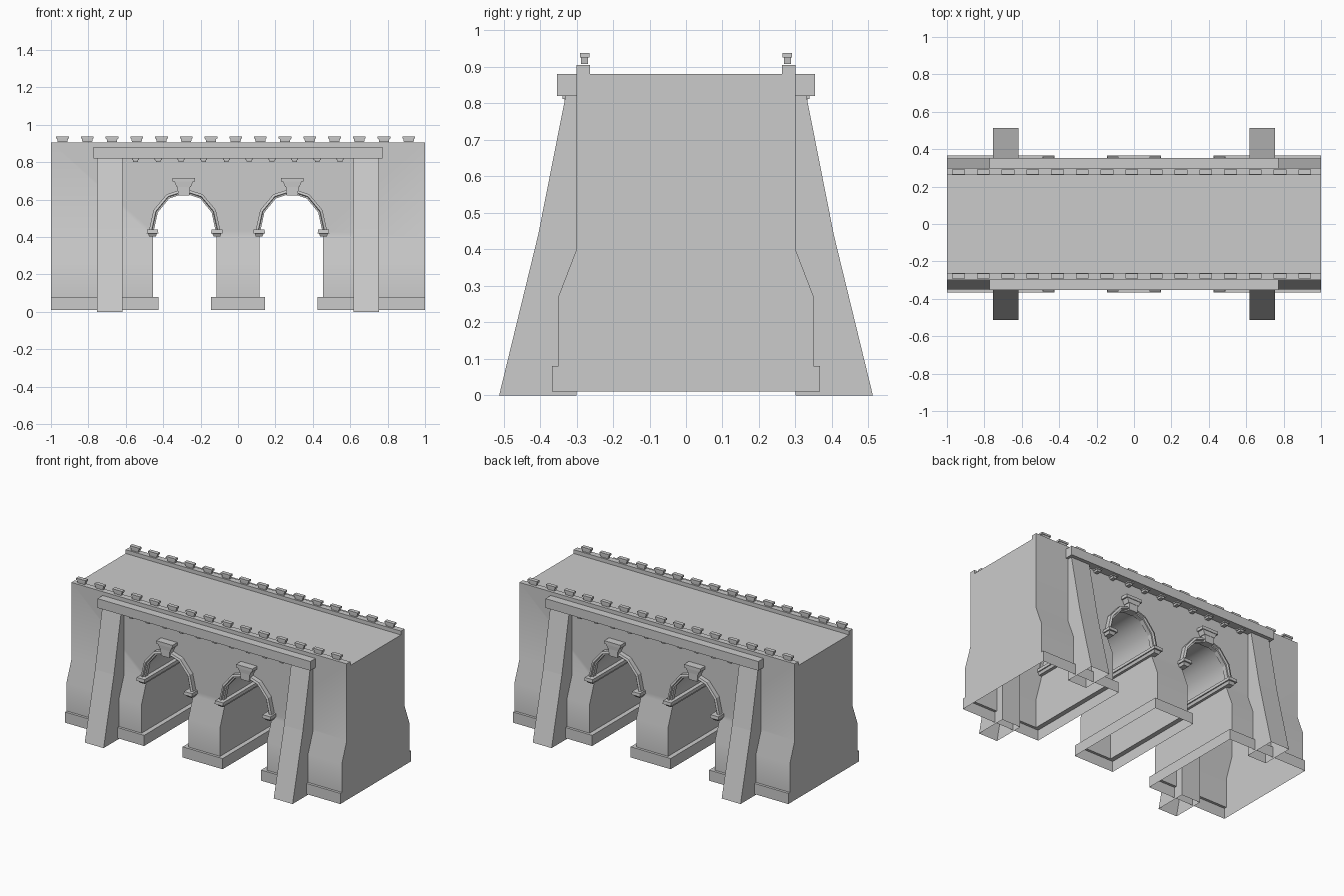
import bpy, bmesh
from math import sin, cos, pi

if "Cube" in bpy.data.objects:
    bpy.data.objects.remove(bpy.data.objects["Cube"])

ARCH_X, SPRING = 0.285, 0.43


def finish(name, bm, mirror=(False, False)):
    bmesh.ops.recalc_face_normals(bm, faces=bm.faces)
    me = bpy.data.meshes.new(name)
    bm.to_mesh(me)
    bm.free()
    ob = bpy.data.objects.new(name, me)
    bpy.context.collection.objects.link(ob)
    if any(mirror):
        m = ob.modifiers.new("Mirror", 'MIRROR')
        m.use_axis = (mirror[0], mirror[1], False)
        m.use_mirror_merge = False
    return ob


def prism(bm, pts, axis, a, b):
    """Extrude a closed profile along x (y,z points) or y (x,z points)."""
    put = (lambda p, t: (t, p[0], p[1])) if axis == 'x' else (lambda p, t: (p[0], t, p[1]))
    v0 = [bm.verts.new(put(p, a)) for p in pts]
    v1 = [bm.verts.new(put(p, b)) for p in pts]
    bm.faces.new(v0)
    bm.faces.new(v1)
    for i in range(len(pts)):
        j = (i + 1) % len(pts)
        bm.faces.new((v0[i], v0[j], v1[j], v1[i]))


def frustum(bm, x, y, z0, z1, bottom, top):
    """Tapered block from bottom and top half sizes."""
    rings = []
    for z, (hx, hy) in ((z0, bottom), (z1, top)):
        rings.append([bm.verts.new((x + sx * hx, y + sy * hy, z))
                      for sx, sy in ((-1, -1), (1, -1), (1, 1), (-1, 1))])
    lo, hi = rings
    bm.faces.new(lo)
    bm.faces.new(hi)
    for i in range(4):
        j = (i + 1) % 4
        bm.faces.new((lo[i], lo[j], hi[j], hi[i]))


def open_bottom(bm, z):
    bmesh.ops.delete(bm, geom=[f for f in bm.faces if all(v.co.z < z for v in f.verts)],
                     context='FACES_ONLY')


# Main wall: flared cross-section with plinth, parapets and deck
half = [(0.367, 0.01), (0.367, 0.08), (0.35, 0.08), (0.35, 0.27), (0.30, 0.40),
        (0.30, 0.905), (0.263, 0.905), (0.263, 0.88)]
bm = bmesh.new()
prism(bm, half + [(-y, z) for y, z in reversed(half)], 'x', -1, 1)
wall = finish("wall_body", bm)

# Two arched passages cut through the wall
arc = [(0.17 * cos(pi * i / 12), SPRING + 0.205 * sin(pi * i / 12)) for i in range(13)]
opening = [(-0.14, -0.1), (0.14, -0.1), (0.14, 0.08), (0.17, 0.08)] + arc + [(-0.17, 0.08), (-0.14, 0.08)]
bm = bmesh.new()
for cx in (-ARCH_X, ARCH_X):
    prism(bm, [(x + cx, z) for x, z in opening], 'y', -0.6, 0.6)
cutter = finish("passage_cutter", bm)
cutter.hide_render = True
mod = wall.modifiers.new("Passages", 'BOOLEAN')
mod.object, mod.operation, mod.solver = cutter, 'DIFFERENCE', 'EXACT'
bpy.context.view_layer.objects.active = wall
wall.select_set(True)
bpy.ops.object.modifier_apply(modifier=mod.name)
bpy.data.objects.remove(cutter)
bm = bmesh.new()
bm.from_mesh(wall.data)
open_bottom(bm, 0.02)
bm.to_mesh(wall.data)
bm.free()
bpy.ops.object.shade_smooth_by_angle(angle=0.4)

# Sloping buttresses, open underneath
bm = bmesh.new()
prism(bm, [(-0.30, 0), (-0.512, 0), (-0.405, 0.44), (-0.33, 0.82), (-0.30, 0.82)], 'x', 0.618, 0.755)
open_bottom(bm, 0.001)
finish("buttress", bm, (True, True))

# Cornice beam between buttresses, with small brackets below
bm = bmesh.new()
frustum(bm, 0, -0.326, 0.82, 0.88, (0.773, 0.028), (0.773, 0.028))
finish("cornice_beam", bm, (False, True))
bm = bmesh.new()
for i in range(10):
    x = -0.548 + 0.1215 * i
    frustum(bm, x, -0.315, 0.80, 0.812, (0.012, 0.016), (0.014, 0.018))
    frustum(bm, x, -0.316, 0.812, 0.822, (0.019, 0.022), (0.019, 0.022))
finish("cornice_brackets", bm, (False, True))

# Merlons: narrow foot with a wider cap
bm = bmesh.new()
for i in range(15):
    x = -0.938 + 0.1322 * i
    frustum(bm, x, -0.278, 0.908, 0.926, (0.026, 0.009), (0.029, 0.01))
    frustum(bm, x, -0.278, 0.926, 0.938, (0.034, 0.013), (0.034, 0.013))
finish("merlons", bm, (False, True))

# Faceted arch trim swept around each opening
section = [(0, -0.295), (0, -0.322), (0.009, -0.322), (0.012, -0.335), (0.026, -0.33), (0.026, -0.295)]
bm = bmesh.new()
rings = []
for i in range(7):
    a = pi * i / 6
    rings.append([bm.verts.new((ARCH_X + (0.166 + o) * cos(a), y, SPRING + (0.203 + o) * sin(a)))
                  for o, y in section])
for r, s in zip(rings, rings[1:]):
    for i in range(6):
        j = (i + 1) % 6
        bm.faces.new((r[i], r[j], s[j], s[i]))
bm.faces.new(rings[0])
bm.faces.new(rings[-1])
finish("arch_trim", bm, (True, True))

# Impost mouldings running through the passages
bm = bmesh.new()
for x in (ARCH_X - 0.172, ARCH_X + 0.172):
    frustum(bm, x, 0, 0.403, 0.42, (0.018, 0.34), (0.024, 0.35))
    frustum(bm, x, 0, 0.42, 0.441, (0.031, 0.36), (0.029, 0.358))
finish("impost_moulding", bm, (True, False))

# Keystones with flared tops
bm = bmesh.new()
frustum(bm, ARCH_X + 0.005, -0.317, 0.622, 0.668, (0.03, 0.025), (0.034, 0.025))
frustum(bm, ARCH_X + 0.005, -0.318, 0.668, 0.696, (0.038, 0.026), (0.05, 0.028))
frustum(bm, ARCH_X + 0.005, -0.32, 0.696, 0.716, (0.059, 0.03), (0.059, 0.03))
finish("keystone", bm, (True, True))
